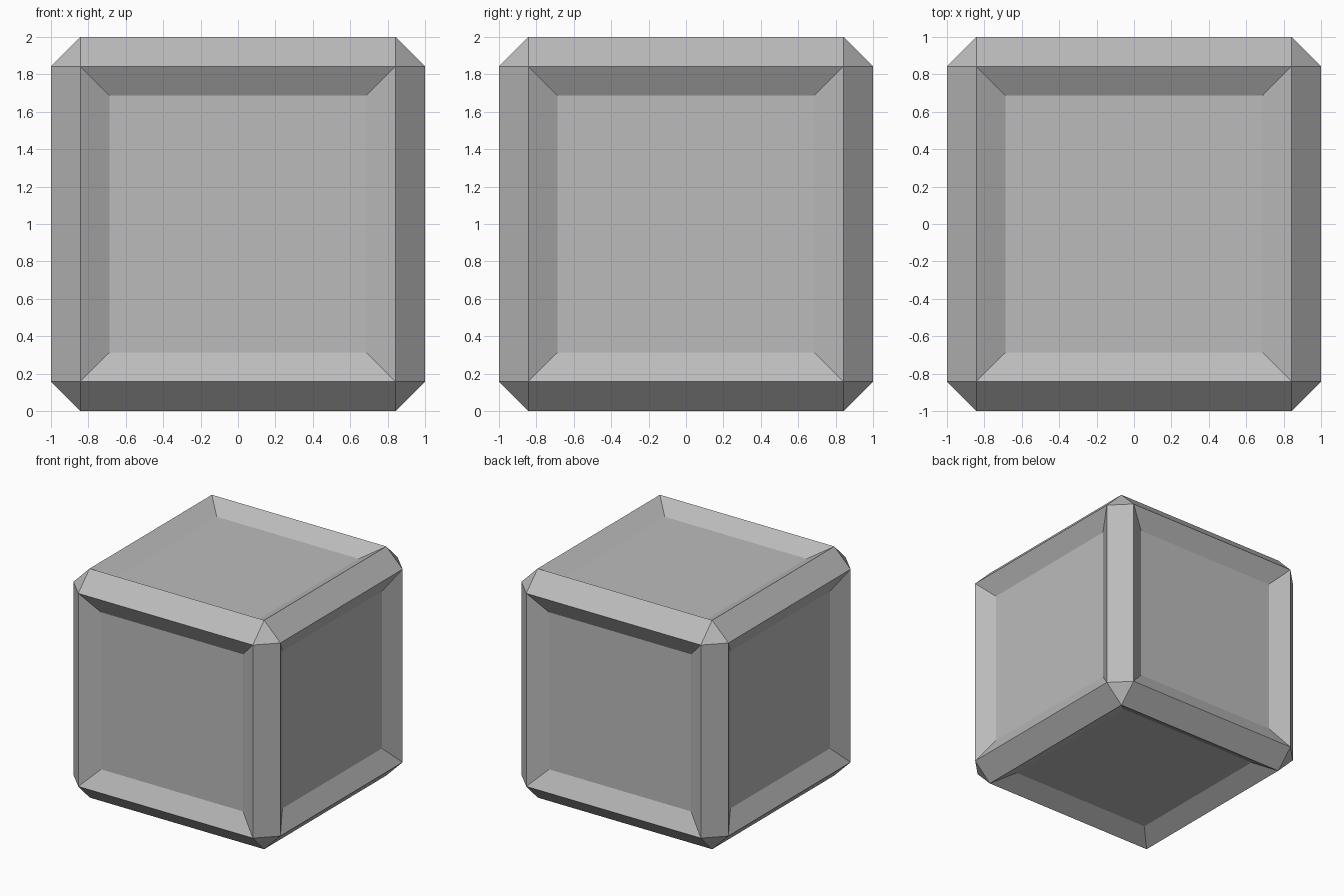
import bpy
import bmesh

default_cube = bpy.data.objects.get("Cube")
if default_cube:
    bpy.data.objects.remove(default_cube, do_unlink=True)

CHAMFER = 0.157   # width of the cut edges, measured along each axis
INSET = 0.157     # width of the sloped border of each panel
DEPTH = 0.09      # how far each panel sinks in

# Plain grey material
grey = bpy.data.materials.new("grey")
grey.use_nodes = True
colour = (0.5, 0.5, 0.5, 1.0)
grey.diffuse_color = colour
grey.node_tree.nodes["Principled BSDF"].inputs["Base Color"].default_value = colour

# Cube with flat chamfered edges and triangular corners
bm = bmesh.new()
bmesh.ops.create_cube(bm, size=2.0)
bmesh.ops.bevel(bm, geom=bm.edges[:], offset=CHAMFER, offset_type='OFFSET',
                segments=1, profile=0.5, affect='EDGES')

# Sunken panel with sloped border on each of the six sides
bm.normal_update()
sides = [f for f in bm.faces if max(abs(c) for c in f.normal) > 0.99]
bmesh.ops.inset_individual(bm, faces=sides, thickness=INSET, use_even_offset=True)
for face in sides:
    bmesh.ops.translate(bm, verts=face.verts[:], vec=face.normal * -DEPTH)

# Stand the block on the ground
bmesh.ops.translate(bm, verts=bm.verts[:], vec=(0, 0, 1))
bmesh.ops.recalc_face_normals(bm, faces=bm.faces[:])

mesh = bpy.data.meshes.new("panelled_block")
bm.to_mesh(mesh)
bm.free()
mesh.materials.append(grey)
block = bpy.data.objects.new("panelled_block", mesh)
bpy.context.collection.objects.link(block)
